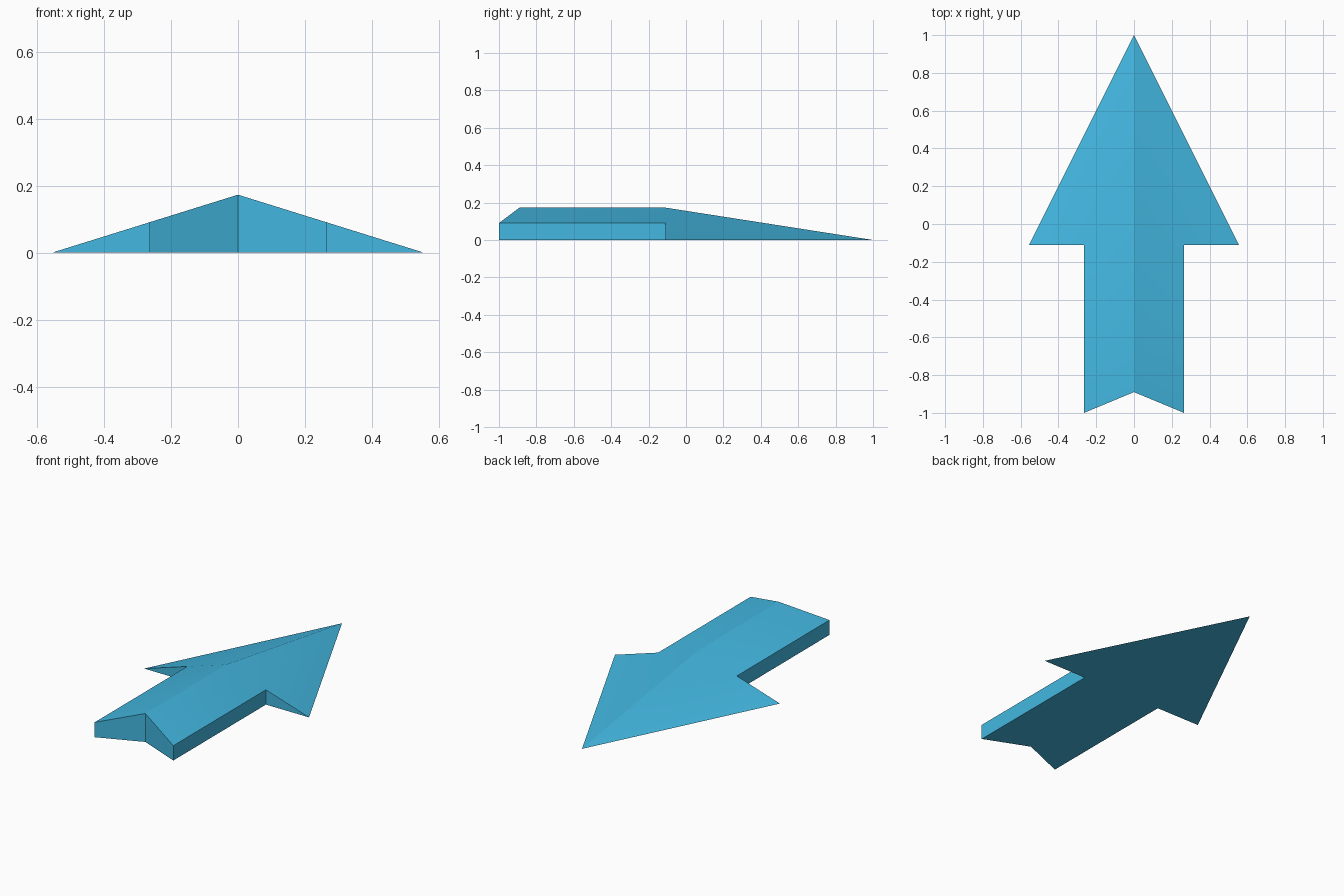
import bpy
import bmesh
import math

cube = bpy.data.objects.get("Cube")
if cube:
    bpy.data.objects.remove(cube, do_unlink=True)

# Main dimensions
SHAFT, WING = 0.265, 0.555           # half widths
TAIL, NOTCH, NECK, TIP = -1.0, -0.89, -0.11, 1.0
RIDGE = 0.173
EDGE = RIDGE * (1 - SHAFT / WING)    # shaft edge lies on the roof slope

# Colour
blue = bpy.data.materials.new("sky_blue")
blue.use_nodes = True
colour = (0.056, 0.474, 0.75, 1)
blue.diffuse_color = colour
blue.node_tree.nodes["Principled BSDF"].inputs["Base Color"].default_value = colour

# Left half of the arrow, as named points
points = {
    "notch": (0, NOTCH, 0), "notch_top": (0, NOTCH, RIDGE),
    "tail": (SHAFT, TAIL, 0), "tail_top": (SHAFT, TAIL, EDGE),
    "neck": (SHAFT, NECK, 0), "neck_top": (SHAFT, NECK, EDGE),
    "middle": (0, NECK, 0), "ridge": (0, NECK, RIDGE),
    "wing": (WING, NECK, 0), "tip": (0, TIP, 0),
}
faces = [
    "notch_top tail_top neck_top ridge",   # shaft slope
    "ridge neck_top wing tip",             # head slope
    "notch tail tail_top notch_top",       # notched end
    "tail neck neck_top tail_top",         # shaft side
    "neck wing neck_top",                  # back of the wing
    "notch middle neck tail",              # shaft underside
    "middle tip wing neck",                # head underside
]

bm = bmesh.new()
verts = {name: bm.verts.new(co) for name, co in points.items()}
for face in faces:
    bm.faces.new([verts[name] for name in face.split()])

# Mirror to the other side and weld the centre line
bmesh.ops.mirror(bm, geom=bm.verts[:] + bm.edges[:] + bm.faces[:],
                 axis='X', merge_dist=0.0001)
bmesh.ops.remove_doubles(bm, verts=bm.verts[:], dist=0.0001)
bmesh.ops.recalc_face_normals(bm, faces=bm.faces[:])

mesh = bpy.data.meshes.new("arrow")
bm.to_mesh(mesh)
bm.free()
mesh.materials.append(blue)
arrow = bpy.data.objects.new("arrow", mesh)
bpy.context.collection.objects.link(arrow)

# Soft bend from shaft to head, crisp ridge and sides
bpy.ops.object.select_all(action='DESELECT')
arrow.select_set(True)
bpy.context.view_layer.objects.active = arrow
bpy.ops.object.shade_smooth_by_angle(angle=math.radians(30))
